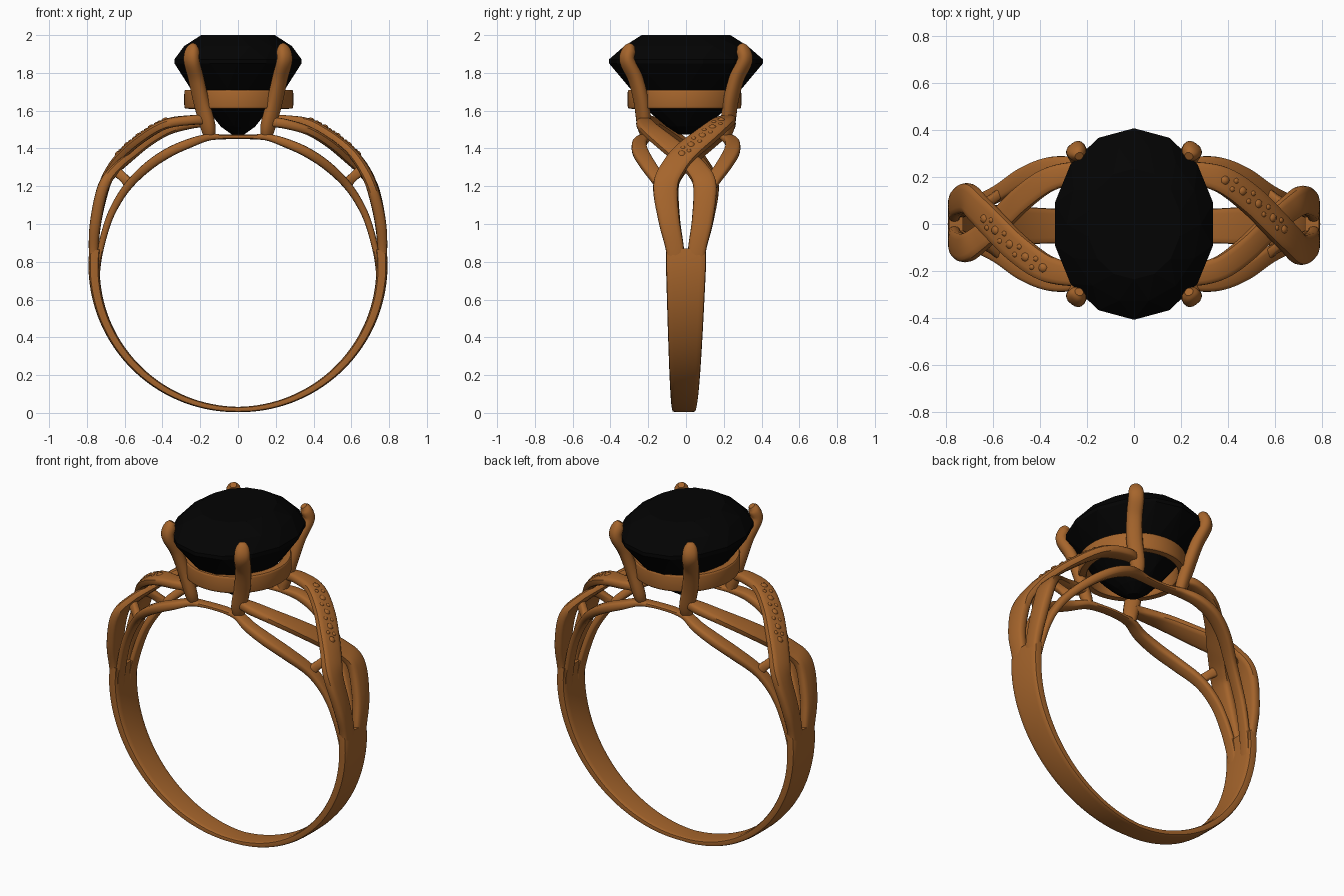
import bpy, bmesh
from math import sin, cos, pi, radians, copysign
from mathutils import Vector

if "Cube" in bpy.data.objects:
    bpy.data.objects.remove(bpy.data.objects["Cube"])

def material(name, col):
    m = bpy.data.materials.new(name)
    m.diffuse_color = col
    m.use_nodes = True
    m.node_tree.nodes["Principled BSDF"].inputs["Base Color"].default_value = m.diffuse_color
    return m

GOLD = material("gold", (0.38, 0.13, 0.025, 1))
BLACK = material("black_stone", (0.001, 0.001, 0.001, 1))

def finish(bm, name, mat, smooth=True):
    bmesh.ops.recalc_face_normals(bm, faces=bm.faces)
    me = bpy.data.meshes.new(name)
    bm.to_mesh(me)
    bm.free()
    ob = bpy.data.objects.new(name, me)
    bpy.context.collection.objects.link(ob)
    me.materials.append(mat)
    if smooth:
        bpy.ops.object.select_all(action='DESELECT')
        ob.select_set(True)
        bpy.context.view_layer.objects.active = ob
        bpy.ops.object.shade_smooth_by_angle(angle=radians(40))
    return ob

def spline(keys, steps=7):
    """Catmull-Rom through (x, y, z, half_width, half_thickness) keys."""
    k = [Vector(p) for p in keys]
    k = [2 * k[0] - k[1]] + k + [2 * k[-1] - k[-2]]
    out = []
    for i in range(1, len(k) - 2):
        a, b, c, d = k[i - 1:i + 3]
        for j in range(steps):
            t = j / steps
            out.append(0.5 * (2 * b + (c - a) * t + (2 * a - 5 * b + 4 * c - d) * t * t
                              + (3 * b - a - 3 * c + d) * t ** 3))
    return out + [k[-2]]

def from_finger(p):      # outward from the finger axis
    return Vector((p.x, 0, p.z - 0.75))

def from_stone(p):       # outward from the vertical axis
    return Vector((p.x, p.y, 0))

def sweep(name, pts, outward=from_finger, power=0.6, closed=False, sides=16):
    """Sweep a superellipse section along the points."""
    bm = bmesh.new()
    rings, n = [], len(pts)
    pos = [Vector(p[:3]) for p in pts]
    for i, p in enumerate(pts):
        a = pos[i - 1] if closed or i else pos[0]
        b = pos[(i + 1) % n] if closed else pos[min(i + 1, n - 1)]
        t = (b - a).normalized()
        nor = outward(pos[i])
        nor = (nor - t * nor.dot(t)).normalized()
        side = t.cross(nor)
        ring = []
        for j in range(sides):
            c, s = cos(2 * pi * j / sides), sin(2 * pi * j / sides)
            u = copysign(abs(c) ** power, c) * p[3]
            v = copysign(abs(s) ** power, s) * p[4]
            ring.append(bm.verts.new(pos[i] + side * u + nor * v))
        rings.append(ring)
    for i in range(n if closed else n - 1):
        r, q = rings[i], rings[(i + 1) % n]
        for j in range(sides):
            k = (j + 1) % sides
            bm.faces.new((r[j], r[k], q[k], q[j]))
    if not closed:
        bm.faces.new(rings[0])
        bm.faces.new(rings[-1])
    return finish(bm, name, GOLD)

def turn(keys, sx, sy):
    return [(k[0] * sx, k[1] * sy, *k[2:]) for k in keys]

# shank: lower band, thicker and wider toward the sides
shank = []
for i in range(73):
    a = radians(-97 + 194 * i / 72)
    f = min(1, abs(a) / (pi / 2))
    shank.append((0.762 * sin(a), -0.012 * (1 - f), 0.775 - 0.757 * cos(a),
                  0.06 + 0.046 * f, 0.014 + 0.016 * f))
sweep("shank", shank, power=0.4)

# under-rails: front and back arcs below the shoulders, joined under the stone
rail = [(.75, .05, .68, .035, .014), (.735, .06, .83, .035, .016), (.692, .08, 1.0, .034, .018),
        (.64, .1, 1.115, .034, .02), (.57, .135, 1.215, .036, .022), (.47, .2, 1.31, .04, .025),
        (.36, .242, 1.382, .042, .026), (.25, .245, 1.43, .038, .024), (.16, .215, 1.458, .034, .018),
        (.08, .2, 1.461, .03, .013), (0, .195, 1.461, .03, .012)]
for s, side in ((1, "back"), (-1, "front")):
    sweep(side + "_under_rail", spline(turn(rail, 1, s) + turn(rail[-2::-1], -1, s)))

# twisted shoulders, repeated by a half turn about z
upper = [(.755, -.05, .7, .045, .022), (.764, -.058, .86, .048, .026), (.752, -.09, 1.02, .056, .03),
         (.708, -.108, 1.2, .066, .03), (.662, -.065, 1.3, .066, .028), (.6, .0, 1.38, .066, .026),
         (.5, .1, 1.462, .064, .026), (.38, .185, 1.53, .058, .026), (.25, .218, 1.55, .046, .026),
         (.17, .215, 1.55, .03, .025)]
lower = [(.755, .05, .7, .045, .022), (.764, .058, .86, .048, .026), (.752, .087, 1.02, .056, .03),
         (.712, .1, 1.2, .062, .03), (.652, .06, 1.285, .058, .026), (.575, -.01, 1.352, .056, .024),
         (.48, -.105, 1.43, .055, .024), (.37, -.185, 1.495, .052, .024), (.25, -.218, 1.53, .046, .026),
         (.17, -.215, 1.54, .03, .026)]
link = [(.57, .13, 1.205, .03, .022), (.605, .105, 1.245, .024, .02), (.66, .07, 1.29, .03, .022)]
for s, side in ((1, "right"), (-1, "left")):
    up = spline(turn(upper, s, s))
    sweep(side + "_jewelled_strand", up)
    sweep(side + "_plain_strand", spline(turn(lower, s, s)))
    for m, w in ((1, "back"), (-1, "front")):
        sweep(f"{side}_{w}_link", spline(turn(link, s, m)))

    # bead setting along the jewelled strand
    bm = bmesh.new()
    def bead(p, r):
        new = bmesh.ops.create_icosphere(bm, subdivisions=2, radius=r)["verts"]
        bmesh.ops.translate(bm, verts=new, vec=p)
    for i in range(9):
        k = 33 + 2 * i
        p, q = Vector(up[k][:3]), Vector(up[k + 1][:3])
        nor = from_finger(p)
        t = (q - p).normalized()
        nor = (nor - t * nor.dot(t)).normalized()
        across = t.cross(nor)
        if i % 2 == 0:
            bead(p + nor * 0.011, 0.024)
        else:
            for d in (-1, 1):
                bead(p + nor * 0.018 + across * 0.02 * d, 0.014)
    finish(bm, side + "_beads", GOLD)

# four prongs rising from the under-rails
prong = [(.15, .205, 1.455, .028, .026), (.16, .22, 1.52, .042, .034), (.195, .237, 1.65, .045, .034),
         (.222, .268, 1.77, .044, .034), (.246, .312, 1.865, .044, .034), (.241, .302, 1.92, .038, .032),
         (.233, .288, 1.948, .018, .018)]
for sx, a in ((1, "right"), (-1, "left")):
    for sy, b in ((1, "back"), (-1, "front")):
        sweep(f"{b}_{a}_prong", spline(turn(prong, sx, sy)), from_stone, 0.85)

# gallery: oval collar under the stone
collar = [(0.004 + 0.265 * cos(2 * pi * i / 64), -0.008 + 0.277 * sin(2 * pi * i / 64), 1.66, 0.05, 0.024)
          for i in range(64)]
sweep("gallery_collar", collar, from_stone, 0.3, True)

# oval faceted stone: hull of staggered rings (rx, ry, z, half-step)
bm = bmesh.new()
N = 14
for rx, ry, z, h in ((.2, .235, 2.0, 0), (.285, .335, 1.942, .5), (.345, .407, 1.872, 0), (.345, .407, 1.85, 0),
                     (.25, .3, 1.715, .5), (.15, .185, 1.585, 0), (.09, .105, 1.515, .5), (.035, .04, 1.475, 0)):
    for i in range(N):
        a = 2 * pi * (i + h) / N
        bm.verts.new((rx * sin(a), ry * cos(a), z))
bmesh.ops.convex_hull(bm, input=bm.verts)
bmesh.ops.delete(bm, geom=[v for v in bm.verts if not v.link_faces], context='VERTS')
bmesh.ops.dissolve_limit(bm, angle_limit=radians(1), verts=bm.verts, edges=bm.edges)
finish(bm, "stone", BLACK, False)
